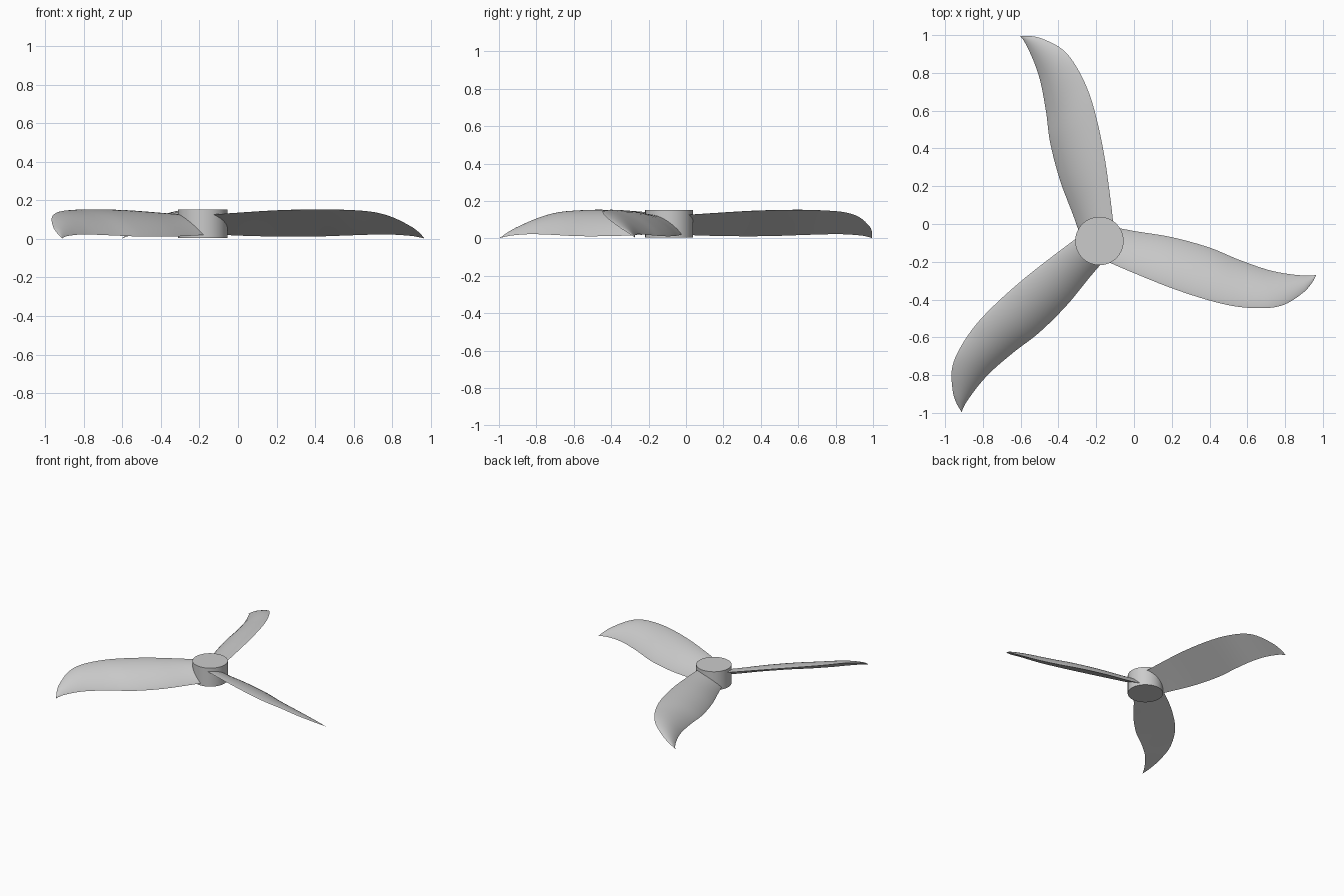
import bpy, bmesh, math
from mathutils import Vector, Matrix

if "Cube" in bpy.data.objects:
    bpy.data.objects.remove(bpy.data.objects["Cube"])

HUB = Vector((-0.183, -0.09, 0.0))
HUB_RADIUS = 0.128
STEPS = 6        # sections between two stations
CHORD = 16       # segments across the blade

grey = bpy.data.materials.new("light grey")
grey.use_nodes = True
colour = (0.6, 0.6, 0.6, 1)
grey.diffuse_color = colour
grey.node_tree.nodes["Principled BSDF"].inputs["Base Color"].default_value = colour

# Blade stations: x, high edge y and z, low edge y and z
STATIONS = [
    (-0.14, -0.20, 0.125, -0.01, 0.025),
    (0.0, -0.26, 0.135, -0.037, 0.017),
    (0.2, -0.34, 0.147, -0.07, 0.012),
    (0.4, -0.405, 0.152, -0.125, 0.012),
    (0.55, -0.438, 0.15, -0.187, 0.017),
    (0.7, -0.445, 0.139, -0.24, 0.022),
    (0.8, -0.425, 0.112, -0.262, 0.022),
    (0.9, -0.36, 0.062, -0.273, 0.015),
    (0.94, -0.315, 0.032, -0.273, 0.008),
    (0.965, -0.271, 0.004, -0.269, 0.002),
]


def smooth_stations(rows):
    """Hermite spline through the stations, paced by x."""
    def slope(i, k):
        a, b = rows[max(i - 1, 0)], rows[min(i + 1, len(rows) - 1)]
        return (b[k] - a[k]) / (b[0] - a[0])
    result = []
    for i in range(len(rows) - 1):
        a, b = rows[i], rows[i + 1]
        w = b[0] - a[0]
        for s in range(STEPS):
            t = s / STEPS
            h = t * t * (3 - 2 * t)
            values = [a[0] + w * t]
            for k in range(1, 5):
                bend = t * (1 - t) * w * ((1 - t) * slope(i, k) - t * slope(i + 1, k))
                values.append(a[k] + (b[k] - a[k]) * h + bend)
            result.append(values)
    result.append(rows[-1])
    return result


def finish(bm, name, angle):
    bmesh.ops.recalc_face_normals(bm, faces=bm.faces)
    mesh = bpy.data.meshes.new(name)
    bm.to_mesh(mesh)
    bm.free()
    mesh.materials.append(grey)
    obj = bpy.data.objects.new(name, mesh)
    bpy.context.collection.objects.link(obj)
    bpy.ops.object.select_all(action="DESELECT")
    obj.select_set(True)
    bpy.context.view_layer.objects.active = obj
    bpy.ops.object.shade_smooth_by_angle(angle=math.radians(angle))
    return obj


def make_blade(name, turn):
    bm = bmesh.new()
    lift = Vector((0, 0.44, 0.9))
    rings = []
    for x, hy, hz, ly, lz in smooth_stations(STATIONS):
        high, low = Vector((x, hy, hz)), Vector((x, ly, lz))
        bulge = lift * (high - low).length * 0.13
        # Arched upper skin out to the low edge, flat underside back
        ring = []
        for j in range(CHORD + 1):
            u = (1 - math.cos(math.pi * j / CHORD)) / 2
            ring.append(high.lerp(low, u) + bulge * (4 * u * (1 - u)) ** 0.9)
        for j in range(CHORD - 1, 0, -1):
            u = (1 - math.cos(math.pi * j / CHORD)) / 2
            ring.append(high.lerp(low, u))
        rings.append([bm.verts.new(p) for p in ring])
    count = 2 * CHORD
    for a, b in zip(rings, rings[1:]):
        for j in range(count):
            k = (j + 1) % count
            bm.faces.new((a[j], a[k], b[k], b[j]))
    bm.faces.new(rings[0])
    bm.faces.new(rings[-1])
    spin = Matrix.Rotation(turn, 3, "Z")
    bmesh.ops.rotate(bm, verts=bm.verts, cent=HUB, matrix=spin)
    return finish(bm, name, 24)


# Hub
bm = bmesh.new()
bmesh.ops.create_cone(bm, cap_ends=True, segments=64, radius1=HUB_RADIUS,
                      radius2=HUB_RADIUS, depth=0.148,
                      matrix=Matrix.Translation(HUB + Vector((0, 0, 0.079))))
finish(bm, "hub", 30)

# Three equal blades around the hub
for i, name in enumerate(("left_blade", "back_blade", "front_blade")):
    make_blade(name, i * math.tau / 3)
